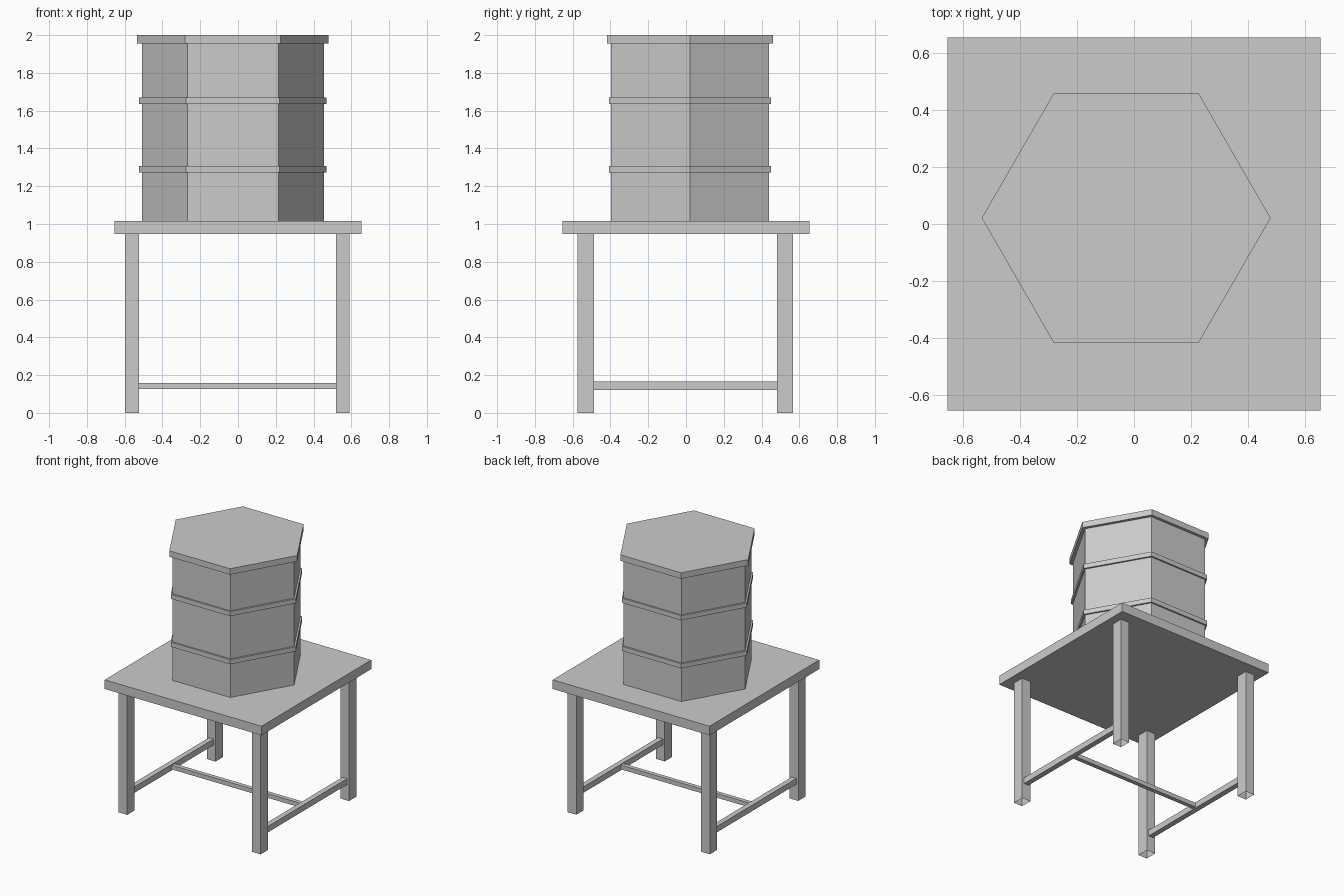
import bpy, bmesh
from math import cos, sin, pi

if "Cube" in bpy.data.objects:
    bpy.data.objects.remove(bpy.data.objects["Cube"])


def finish(name, bm):
    bmesh.ops.recalc_face_normals(bm, faces=bm.faces)
    mesh = bpy.data.meshes.new(name)
    bm.to_mesh(mesh)
    bm.free()
    obj = bpy.data.objects.new(name, mesh)
    bpy.context.collection.objects.link(obj)
    return obj


def prism(name, outline, z0, z1, bottom=True):
    """Vertical prism from an xy outline, optionally open underneath."""
    bm = bmesh.new()
    lo = [bm.verts.new((x, y, z0)) for x, y in outline]
    hi = [bm.verts.new((x, y, z1)) for x, y in outline]
    n = len(outline)
    for i in range(n):
        j = (i + 1) % n
        bm.faces.new((lo[i], lo[j], hi[j], hi[i]))
    bm.faces.new(hi)
    if bottom:
        bm.faces.new(lo[::-1])
    return finish(name, bm)


def box(name, x0, x1, y0, y1, z0, z1, bottom=True):
    return prism(name, [(x0, y0), (x1, y0), (x1, y1), (x0, y1)], z0, z1, bottom)


def hexagon(name, radius, z0, z1):
    cx, cy = -0.0275, 0.021
    pts = [(cx + radius * cos(i * pi / 3), cy + radius * sin(i * pi / 3)) for i in range(6)]
    return prism(name, pts, z0, z1)


# Table top
box("table_top", -0.655, 0.655, -0.655, 0.655, 0.947, 1.016)

# Legs, open at the foot, and the side stretchers joining each pair
leg_x = {"left": (-0.597, -0.524), "right": (0.519, 0.591)}
leg_y = {"front": (-0.574, -0.487), "back": (0.481, 0.567)}
for side, (x0, x1) in leg_x.items():
    for end, (y0, y1) in leg_y.items():
        box(f"{end}_{side}_leg", x0, x1, y0, y1, 0, 0.947, bottom=False)
    xm = (x0 + x1) / 2
    box(f"{side}_stretcher", xm - 0.02, xm + 0.02, -0.487, 0.481, 0.12, 0.165)

# Cross stretcher between the side stretchers
box("middle_stretcher", -0.541, 0.536, -0.019, 0.013, 0.127, 0.159)

# Hexagonal hive body, bands and lid
hexagon("hive_body", 0.482, 1.016, 1.956)
hexagon("lower_band", 0.496, 1.273, 1.308)
hexagon("upper_band", 0.496, 1.636, 1.671)
hexagon("hive_lid", 0.507, 1.955, 2.0)
